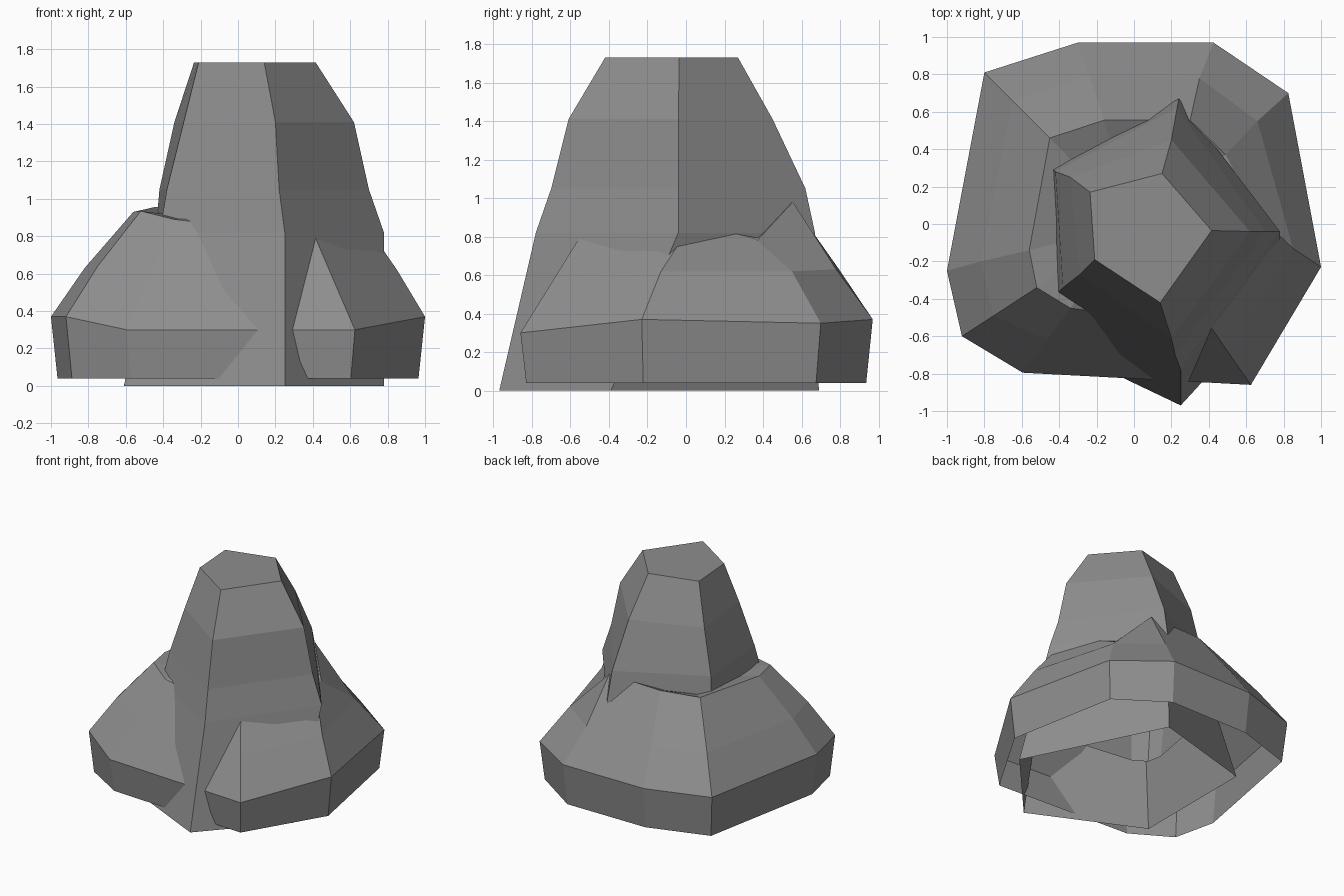
import bpy

rock = bpy.data.materials.new("dark_rock")
rock.diffuse_color = (0.27, 0.27, 0.27, 1)


def loft(name, rings, cap_top=False):
    """Skin a stack of closed rings with flat quads."""
    n = len(rings[0])
    verts = [p for ring in rings for p in ring]
    faces = []
    for r in range(len(rings) - 1):
        for i in range(n):
            j = (i + 1) % n
            faces.append((r * n + i, r * n + j, (r + 1) * n + j, (r + 1) * n + i))
    if cap_top:
        faces.append(tuple(range((len(rings) - 1) * n, len(rings) * n)))
    mesh = bpy.data.meshes.new(name)
    mesh.from_pydata(verts, [], faces)
    mesh.materials.append(rock)
    obj = bpy.data.objects.new(name, mesh)
    bpy.context.collection.objects.link(obj)
    return obj


def scaled(ring, s, z=None):
    return [(x * s, y * s, h if z is None else z) for x, y, h in ring]


# Five-sided tapering pillar, open underneath
sections = [
    (0.00, [(0.78, -0.39), (0.24, 0.69), (-0.61, 0.45), (-0.61, -0.56), (0.25, -0.97)]),
    (0.82, [(0.78, -0.04), (0.24, 0.67), (-0.44, 0.30), (-0.42, -0.38), (0.25, -0.78)]),
    (1.05, [(0.70, -0.04), (0.23, 0.62), (-0.42, 0.28), (-0.38, -0.34), (0.22, -0.70)]),
    (1.41, [(0.62, -0.04), (0.20, 0.45), (-0.34, 0.25), (-0.29, -0.27), (0.20, -0.61)]),
    (1.73, [(0.415, -0.035), (0.15, 0.27), (-0.235, 0.17), (-0.21, -0.19), (0.14, -0.42)]),
]
loft("pillar_rock", [[(x, y, z) for x, y in pts] for z, pts in sections], cap_top=True)

# Nine-sided skirt of rock around the pillar, open underneath
rim = [(0.625, -0.86, 0.30), (1.0, -0.23, 0.37), (0.825, 0.70, 0.35),
       (0.425, 0.97, 0.37), (-0.30, 0.97, 0.37), (-0.80, 0.81, 0.37),
       (-1.0, -0.25, 0.37), (-0.92, -0.60, 0.37), (-0.595, -0.795, 0.30)]
middle = [(0.50, -0.68, 0.59), (0.85, -0.13, 0.62), (0.66, 0.55, 0.62),
          (0.35, 0.78, 0.63), (-0.24, 0.795, 0.63), (-0.65, 0.66, 0.64),
          (-0.82, -0.20, 0.63), (-0.75, -0.49, 0.64), (-0.465, -0.62, 0.60)]
crest = [(0.41, -0.55, 0.80), (0.67, 0.04, 0.88), (0.49, 0.37, 0.78),
         (0.30, 0.555, 0.98), (-0.16, 0.555, 0.97), (-0.45, 0.46, 0.955),
         (-0.56, -0.14, 0.93), (-0.52, -0.34, 0.935), (-0.34, -0.45, 0.89)]
# The crest rolls over and drops as a throat hidden inside the pillar
loft("skirt_rock", [scaled(rim, 0.965, 0.04), rim, middle, crest,
                    scaled(crest, 0.72, 0.90), scaled(crest, 0.58, 0.30)])
